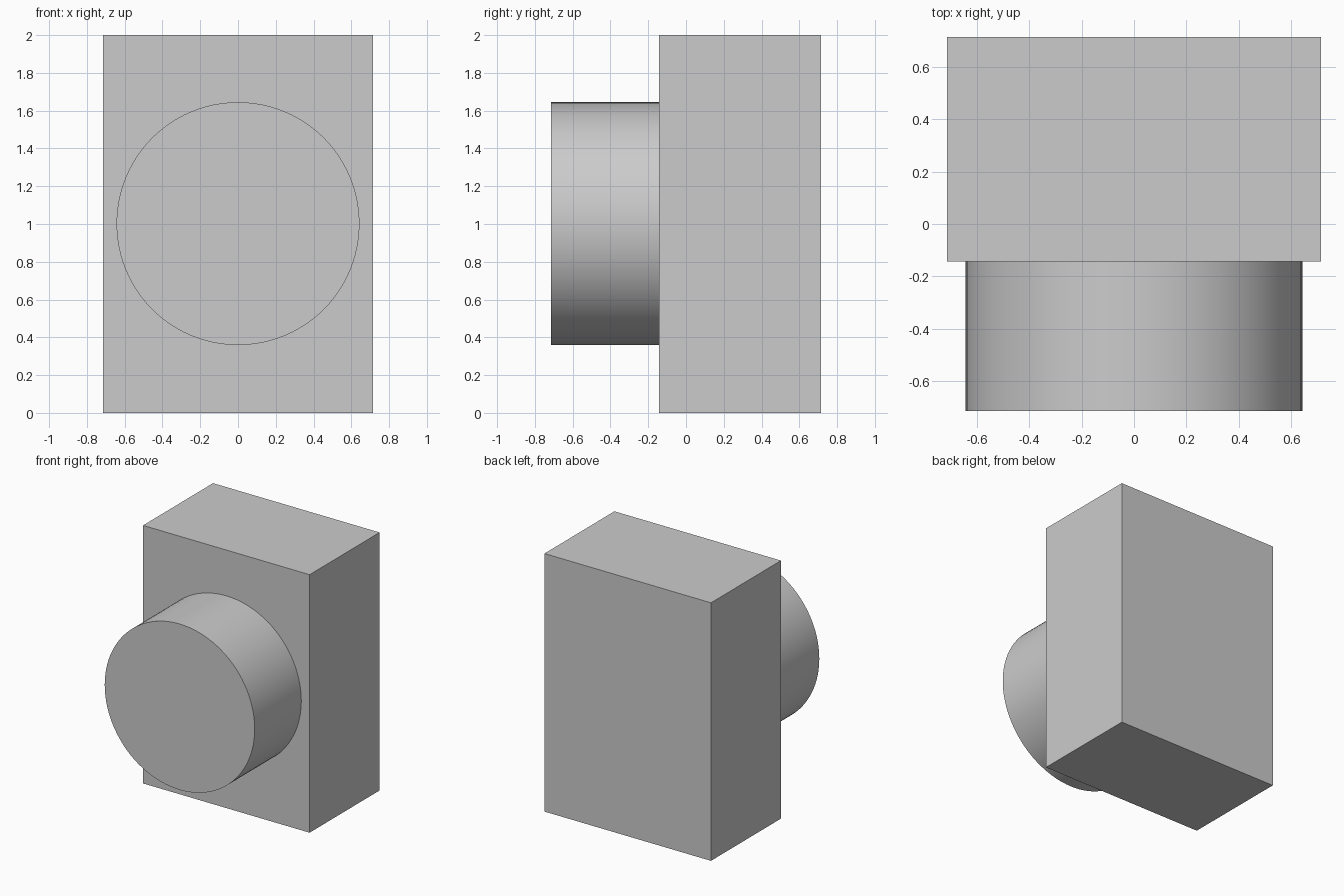
import bpy
import math

cube = bpy.data.objects.get("Cube")
if cube:
    bpy.data.objects.remove(cube, do_unlink=True)

HALF_WIDTH = 0.714
FRONT = -0.143      # front face of the block
HEIGHT = 2.0
RADIUS = 0.643
EMBED = 0.01        # seats the knob in the block

grey = bpy.data.materials.new("grey")
grey.use_nodes = True
colour = (0.6, 0.6, 0.6, 1)
grey.diffuse_color = colour
grey.node_tree.nodes["Principled BSDF"].inputs["Base Color"].default_value = colour


def finish(name):
    obj = bpy.context.object
    obj.name = name
    obj.data.materials.append(grey)
    bpy.ops.object.transform_apply(location=False, rotation=True, scale=True)
    return obj


# Upright rectangular block
depth = HALF_WIDTH - FRONT
bpy.ops.mesh.primitive_cube_add(size=1, location=(0, FRONT + depth / 2, HEIGHT / 2))
bpy.context.object.scale = (2 * HALF_WIDTH, depth, HEIGHT)
finish("block")

# Round knob projecting from the front
length = HALF_WIDTH + FRONT + EMBED
bpy.ops.mesh.primitive_cylinder_add(
    vertices=96, radius=RADIUS, depth=length,
    location=(0, -HALF_WIDTH + length / 2, HEIGHT / 2 + 0.002),
    rotation=(math.pi / 2, 0, 0))
finish("front_knob")
bpy.ops.object.shade_smooth_by_angle(angle=math.radians(30))
